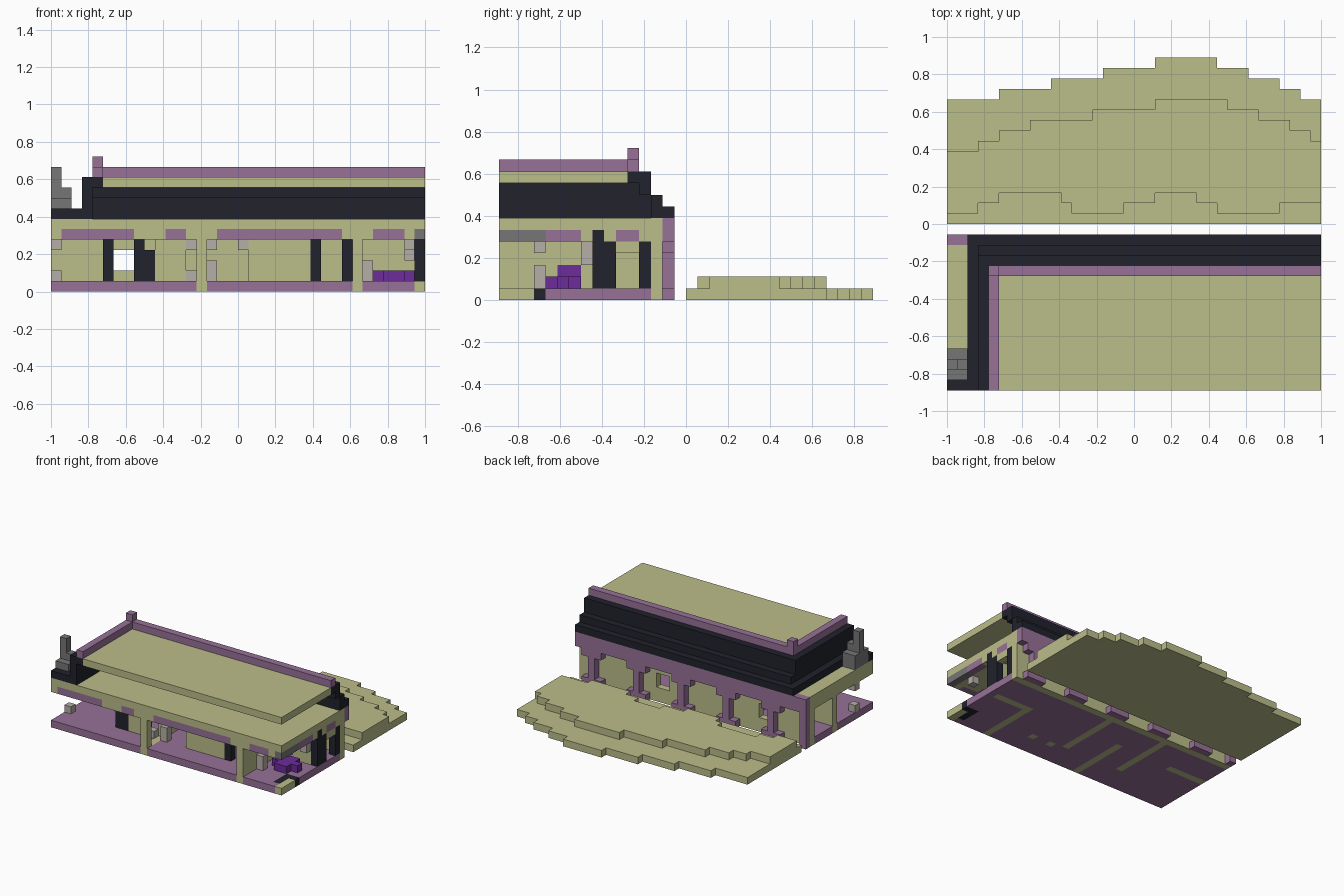
import bpy, bmesh

cube = bpy.data.objects.get("Cube")
if cube:
    bpy.data.objects.remove(cube)

U = 1 / 18  # one block
COLOURS = {
    "sand": (0.50, 0.51, 0.255),
    "mauve": (0.31, 0.165, 0.31),
    "charcoal": (0.015, 0.016, 0.025),
    "grey": (0.18, 0.18, 0.18),
    "pale_grey": (0.47, 0.43, 0.39),
    "violet": (0.15, 0.025, 0.33),
}
mats = {}
for name, rgb in COLOURS.items():
    m = bpy.data.materials.new(name)
    m.use_nodes = True
    m.diffuse_color = (*rgb, 1)
    bsdf = m.node_tree.nodes["Principled BSDF"]
    bsdf.inputs["Base Color"].default_value = (*rgb, 1)
    bsdf.inputs["Roughness"].default_value = 0.9
    mats[name] = m

blocks = {}  # (i, j, k) -> (part, colour)


def span(r):
    return range(r, r + 1) if isinstance(r, int) else range(r[0], r[1] + 1)


def fill(part, colour, xs, ys, zs):
    """Fill an inclusive range of blocks; later fills replace earlier ones."""
    for i in span(xs):
        for j in span(ys):
            for k in span(zs):
                blocks[i, j, k] = (part, colour)


def clear(xs, ys, zs):
    for i in span(xs):
        for j in span(ys):
            for k in span(zs):
                blocks.pop((i, j, k), None)


# Ground floor with the entrance corner
fill("floor", "mauve", (0, 35), (0, 12), 0)
fill("entrance_step", "sand", 35, (0, 2), 0)
fill("entrance_border", "charcoal", 34, (1, 3), 0)
fill("entrance_border", "charcoal", 35, 3, 0)
fill("floor_inlay", "sand", 14, (0, 8), 0)
for i in (21, 24):
    fill("floor_inlay", "sand", i, 3, 0)

# Upper floor slab and its mauve ceiling edge
fill("upper_slab", "sand", (0, 35), (0, 13), (5, 6))
for xs in ((1, 7), (11, 12), (16, 27), (31, 33)):
    fill("ceiling_trim", "mauve", xs, 0, 5)
for ys in ((4, 6), (10, 11)):
    fill("ceiling_trim", "mauve", 35, ys, 5)
fill("ceiling_corner", "grey", 35, (0, 3), 5)

# Interior walls and posts
fill("back_wall", "sand", (0, 35), 13, (0, 4))
for x in (6, 22):
    clear((x, x + 1), 13, (2, 3))
fill("room_wall", "sand", 29, (0, 8), (0, 4))
fill("room_wall", "sand", (29, 34), 8, (0, 4))
fill("room_wall", "sand", (0, 5), 8, (0, 4))
fill("room_wall", "sand", 14, (4, 8), (1, 4))
fill("front_post", "sand", 14, 0, (1, 4))
for x, end in ((10, 12), (19, 24)):
    fill("hall_wall", "sand", x, (4, 12), (0, 4))
    fill("hall_panel", "sand", (x, end), 3, (1, 4))
fill("door_lintel", "sand", 35, (10, 11), 4)

# Dark door posts
for x, y in ((5, 7), (8, 3), (25, 3), (28, 8), (35, 8), (35, 9), (35, 12)):
    fill("door_post", "charcoal", x, y, (1, 4))
fill("door_post", "charcoal", 9, 3, (1, 3))
fill("door_post", "charcoal", 35, 8, 5)

# Pale fittings and violet seats
for x, z in ((0, 1), (0, 4), (13, 1), (13, 4), (15, (1, 2)), (15, 4),
             (18, 4), (30, (1, 2)), (34, 4)):
    fill("pale_fitting", "pale_grey", x, 3, z)
fill("pale_fitting", "pale_grey", 34, 7, (3, 4))
fill("seat", "violet", (31, 34), 5, 1)
fill("seat", "violet", (32, 33), (4, 6), 1)
fill("seat_back", "violet", 29, (5, 6), 2)

# Rear arcade
fill("arcade_beam", "mauve", (0, 35), 14, (5, 6))
fill("arcade_column", "mauve", 0, 14, (0, 4))
for x in (5, 12, 19, 26, 33):
    fill("arcade_column", "mauve", x, 14, (0, 4))
    for z in (0, 4):
        fill("arcade_column", "mauve", (x - 1, x + 1), 14, z)

# Stepped dark roof along the back and the right-hand end
fill("roof_step", "charcoal", (2, 35), 14, 7)
fill("roof_step", "charcoal", (3, 35), 13, (7, 8))
fill("roof_step", "charcoal", (3, 35), 12, (9, 10))
fill("roof_step", "charcoal", (4, 35), 11, 10)
fill("roof_step", "charcoal", 2, (0, 13), 7)
fill("roof_step", "charcoal", 3, (0, 12), (7, 10))
fill("roof_step", "charcoal", 4, (0, 11), 10)
fill("roof_step", "charcoal", (0, 1), 0, 7)

# Roof deck, parapet and corner post
fill("roof_deck", "sand", (5, 35), (0, 10), 10)
fill("parapet", "mauve", (4, 35), 11, 11)
fill("parapet", "mauve", 4, (0, 11), 11)
fill("parapet_post", "mauve", 4, 11, 12)

# Chimney cluster
fill("chimney", "grey", (0, 1), (1, 3), (7, 8))
fill("chimney", "grey", (0, 1), 2, 9)
fill("chimney", "grey", 0, 2, (10, 11))


# Two-step terrace: runs of (end column, row limit)
def limits(*runs):
    out = []
    for end, row in runs:
        out += [row] * (end - len(out))
    return out


outer = limits((5, 28), (10, 29), (15, 30), (20, 31), (26, 32),
               (29, 31), (32, 30), (34, 29), (36, 28))
inner = limits((3, 23), (5, 24), (8, 25), (14, 26), (20, 27),
               (27, 28), (30, 27), (33, 26), (35, 25), (36, 24))
start = limits((3, 17), (5, 18), (11, 19), (12, 18), (17, 17),
               (20, 18), (24, 19), (26, 18), (32, 17), (36, 18))
for x in range(36):
    fill("lower_terrace", "sand", x, (16, outer[x] - 1), 0)
    fill("upper_terrace", "sand", x, (start[x], inner[x] - 1), 1)


def corner(cell, axis, side, a, b):
    p = list(cell)
    p[axis] += side
    p[(axis + 1) % 3] += a
    p[(axis + 2) % 3] += b
    return tuple(p)


# Turn the blocks of each part into one clean shell
for part in sorted({p for p, c in blocks.values()}):
    bm = bmesh.new()
    verts = {}
    for cell, (owner, colour) in blocks.items():
        if owner != part:
            continue
        part_colour = colour
        for axis in range(3):
            for side in (0, 1):
                near = list(cell)
                near[axis] += 2 * side - 1
                if tuple(near) in blocks:
                    continue
                loop = [(0, 0), (1, 0), (1, 1), (0, 1)]
                if side == 0:
                    loop.reverse()
                face = []
                for a, b in loop:
                    p = corner(cell, axis, side, a, b)
                    if p not in verts:
                        verts[p] = bm.verts.new(
                            ((p[0] - 18) * U, (p[1] - 16) * U, p[2] * U))
                    face.append(verts[p])
                bm.faces.new(face)
    bmesh.ops.dissolve_limit(bm, angle_limit=0.01, verts=bm.verts, edges=bm.edges)
    mesh = bpy.data.meshes.new(part)
    bm.to_mesh(mesh)
    bm.free()
    mesh.materials.append(mats[part_colour])
    bpy.context.collection.objects.link(bpy.data.objects.new(part, mesh))
